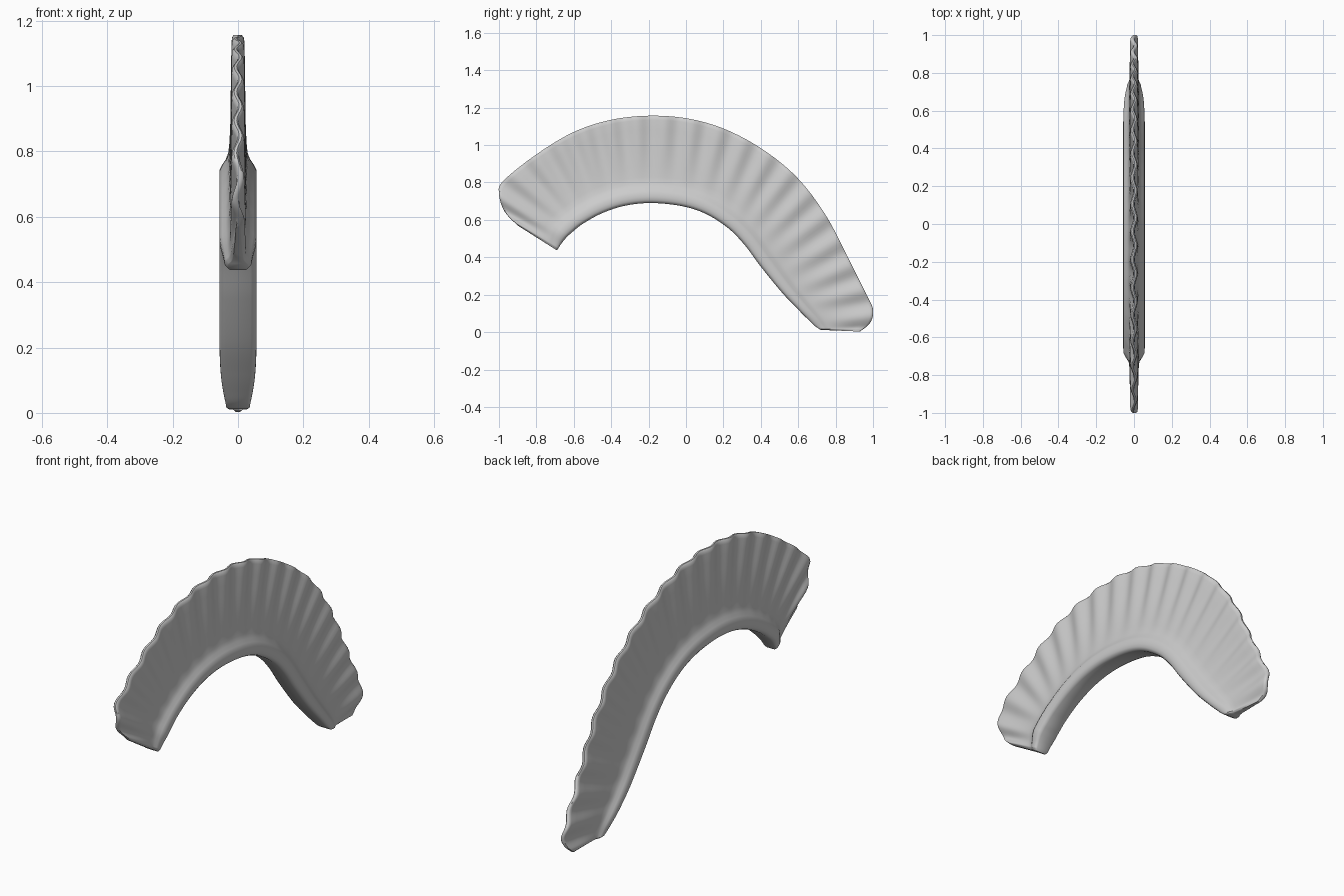
import bpy, bmesh, math
from mathutils import Vector

if "Cube" in bpy.data.objects:
    bpy.data.objects.remove(bpy.data.objects["Cube"])

# Paired stations along the arch: inner rim (y, z) and outer edge (y, z)
STATIONS = [
    (-.69, .437, -.90, .57), (-.665, .475, -.97, .645), (-.64, .505, -1.0, .74),
    (-.61, .533, -.975, .81), (-.55, .58, -.80, .95), (-.45, .635, -.60, 1.07),
    (-.33, .675, -.40, 1.135), (-.19, .69, -.19, 1.157), (-.03, .675, .02, 1.14),
    (.10, .635, .22, 1.08), (.22, .56, .42, .97), (.31, .47, .60, .82),
    (.40, .35, .75, .62), (.51, .215, .87, .39), (.60, .12, .96, .21),
    (.655, .065, 1.0, .12), (.69, .032, .985, .05), (.72, .012, .93, .003)]
# Cross-section from rim to edge: (fraction across, half thickness)
SECTION = [(0, .038), (.012, .049), (.035, .056), (.07, .057), (.115, .056),
           (.15, .048), (.185, .037), (.23, .029), (.30, .025), (.42, .021),
           (.56, .018), (.70, .015), (.84, .013), (.95, .012), (.985, .010), (1, .004)]
STEPS, WAVES, SWAY = 240, 20, .008


def spline(pts, t):
    """Catmull-Rom point at t in 0..1."""
    s = t * (len(pts) - 1)
    i = min(int(s), len(pts) - 2)
    u = s - i
    p = [Vector(pts[max(0, min(len(pts) - 1, i + k))]) for k in (-1, 0, 1, 2)]
    return .5 * (2 * p[1] + (p[2] - p[0]) * u
                 + (2 * p[0] - 5 * p[1] + 4 * p[2] - p[3]) * u * u
                 + (3 * p[1] - p[0] - 3 * p[2] + p[3]) * u ** 3)


def smooth(a, b, x):
    x = max(0, min(1, (x - a) / (b - a)))
    return x * x * (3 - 2 * x)


ribs = [spline(STATIONS, i / STEPS) for i in range(STEPS + 1)]
lengths = [0]
for a, b in zip(ribs, ribs[1:]):
    lengths.append(lengths[-1] + math.hypot(b[2] - a[2], b[3] - a[3]))

# Fluted crest: thick inner rim blending into a thin rippled fan
bm = bmesh.new()
rings = []
for i, (rib, length) in enumerate(zip(ribs, lengths)):
    inner, outer = Vector(rib[:2]), Vector(rib[2:])
    t = i / STEPS
    taper = .45 + .55 * min(smooth(-.03, .14, t), smooth(1.02, .76, t) if t > .76 else 1)
    if t > .76:
        taper = .42 + .58 * smooth(0, .24, 1 - t)
    thin = .6 + .4 * min(1, min(i, STEPS - i) / 5)
    wave = SWAY * math.sin(2 * math.pi * WAVES * length / lengths[-1])
    right, left = [], []
    for v, half in SECTION:
        p = inner.lerp(outer, v)
        fan = min(half, .02)
        w = fan * thin + (half - fan) * taper
        x = wave * smooth(.12, .9, v)
        right.append(bm.verts.new((x + w, p.x, p.y)))
        left.append(bm.verts.new((x - w, p.x, p.y)))
    rings.append(right + left[::-1])

n = len(rings[0])
for a, b in zip(rings, rings[1:]):
    for k in range(n):
        bm.faces.new((a[k], a[(k + 1) % n], b[(k + 1) % n], b[k]))
# End caps
for ring in (rings[0], rings[-1]):
    for k in range(n // 2 - 1):
        bm.faces.new((ring[k], ring[k + 1], ring[n - 2 - k], ring[n - 1 - k]))
bmesh.ops.recalc_face_normals(bm, faces=bm.faces)

mesh = bpy.data.meshes.new("fluted_crest")
bm.to_mesh(mesh)
bm.free()
crest = bpy.data.objects.new("fluted_crest", mesh)
bpy.context.collection.objects.link(crest)

grey = bpy.data.materials.new("light grey")
grey.diffuse_color = (.6, .6, .6, 1)
grey.use_nodes = True
grey.node_tree.nodes["Principled BSDF"].inputs["Base Color"].default_value = grey.diffuse_color
mesh.materials.append(grey)

bpy.context.view_layer.objects.active = crest
crest.select_set(True)
bpy.ops.object.shade_smooth_by_angle(angle=math.radians(45))
